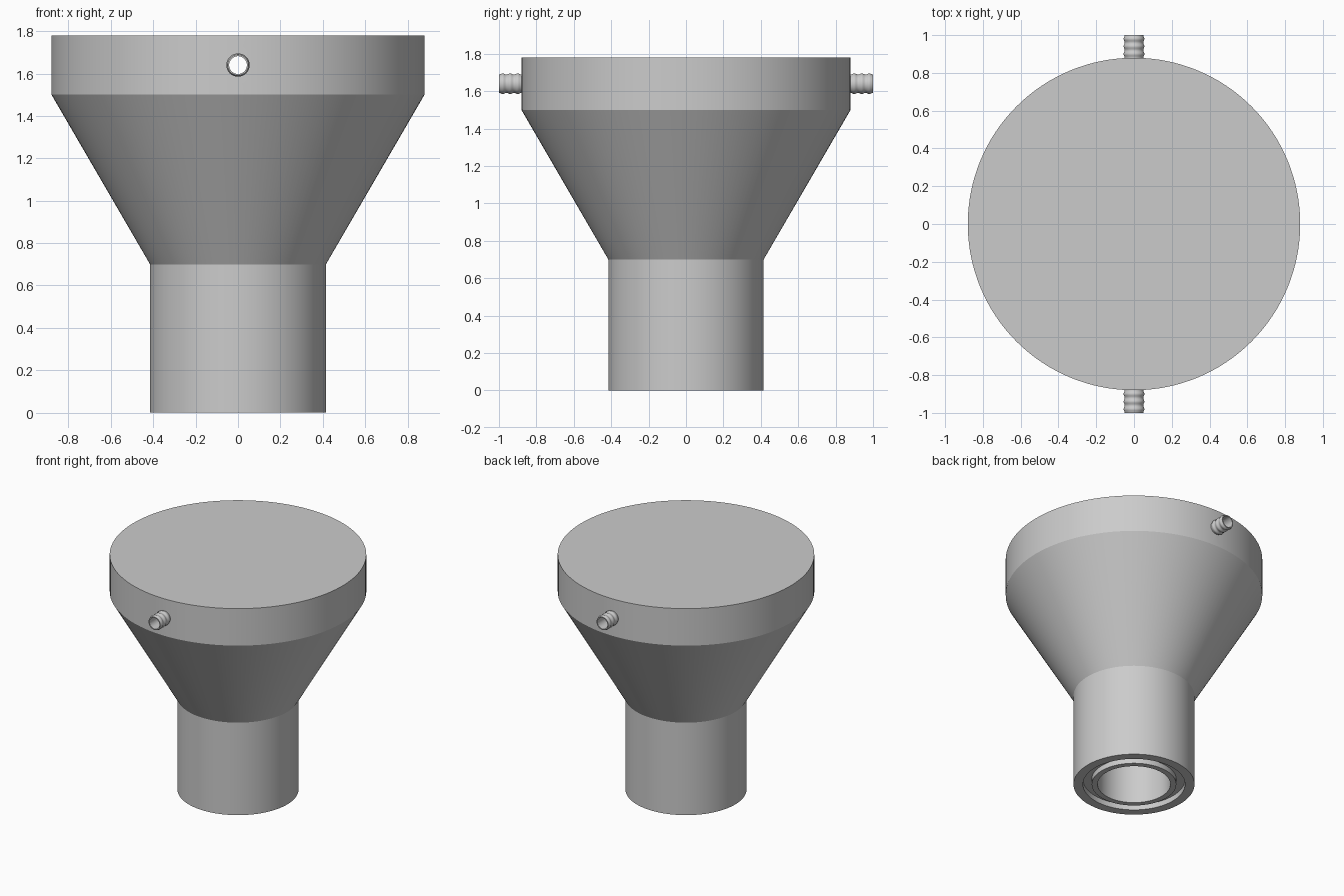
import bpy, bmesh
from math import pi, radians, cos
from mathutils import Matrix

cube = bpy.data.objects.get("Cube")
if cube:
    bpy.data.objects.remove(cube, do_unlink=True)

grey = bpy.data.materials.new("plain_grey")
grey.use_nodes = True
colour = (0.6, 0.6, 0.6, 1)
grey.diffuse_color = colour
grey.node_tree.nodes["Principled BSDF"].inputs["Base Color"].default_value = colour

PORT_Z = 1.64
BORE = 0.042


def lathe(name, profile, steps, closed=False):
    """Spin an (r, z) profile around the z axis."""
    bm = bmesh.new()
    verts = [bm.verts.new((r, 0, z)) for r, z in profile]
    pairs = list(zip(verts, verts[1:]))
    if closed:
        pairs.append((verts[-1], verts[0]))
    edges = [bm.edges.new(p) for p in pairs]
    bmesh.ops.spin(bm, geom=verts + edges, cent=(0, 0, 0), axis=(0, 0, 1),
                   angle=2 * pi, steps=steps, use_merge=False)
    bmesh.ops.remove_doubles(bm, verts=bm.verts, dist=1e-5)
    bmesh.ops.recalc_face_normals(bm, faces=bm.faces)
    mesh = bpy.data.meshes.new(name)
    bm.to_mesh(mesh)
    bm.free()
    mesh.materials.append(grey)
    obj = bpy.data.objects.new(name, mesh)
    bpy.context.collection.objects.link(obj)
    return obj


def select(obj):
    bpy.ops.object.select_all(action="DESELECT")
    obj.select_set(True)
    bpy.context.view_layer.objects.active = obj


def smooth(obj):
    select(obj)
    bpy.ops.object.shade_smooth_by_angle(angle=radians(25))


# Hollow funnel body: closed lid, cone, neck, ring groove in the foot, inner bore
body = lathe("funnel_body", [
    (0, 1.78), (0.88, 1.78), (0.88, 1.5), (0.415, 0.7), (0.415, 0),
    (0.35, 0), (0.35, 0.04), (0.29, 0.04), (0.29, 0), (0.25, 0),
    (0.25, 0.7), (0.78, 1.5), (0.78, 1.72), (0, 1.72)], 128)

# Side ports drilled through the rim wall, front to back
drill = lathe("port_drill", [(0, -1.2), (BORE, -1.2), (BORE, 1.2), (0, 1.2)], 32)
drill.data.transform(Matrix.Translation((0, 0, PORT_Z)) @ Matrix.Rotation(pi / 2, 4, "X"))
drill.hide_render = True
cut = body.modifiers.new("ports", "BOOLEAN")
cut.operation = "DIFFERENCE"
cut.solver = "EXACT"
cut.object = drill
select(body)
bpy.ops.object.modifier_apply(modifier=cut.name)
bpy.data.objects.remove(drill, do_unlink=True)
smooth(body)

# Gently ribbed hose nozzles on front and back
ribs = 24
outer = [(0.052 - 0.003 * cos(6 * pi * i / ribs), 0.88 + 0.12 * i / ribs)
         for i in range(ribs + 1)]
for name, turn in (("front_nozzle", pi / 2), ("back_nozzle", -pi / 2)):
    nozzle = lathe(name, [(BORE, 0.85), (0.049, 0.85)] + outer + [(BORE, 1.0)], 32, closed=True)
    nozzle.data.transform(Matrix.Translation((0, 0, PORT_Z)) @ Matrix.Rotation(turn, 4, "X"))
    smooth(nozzle)
